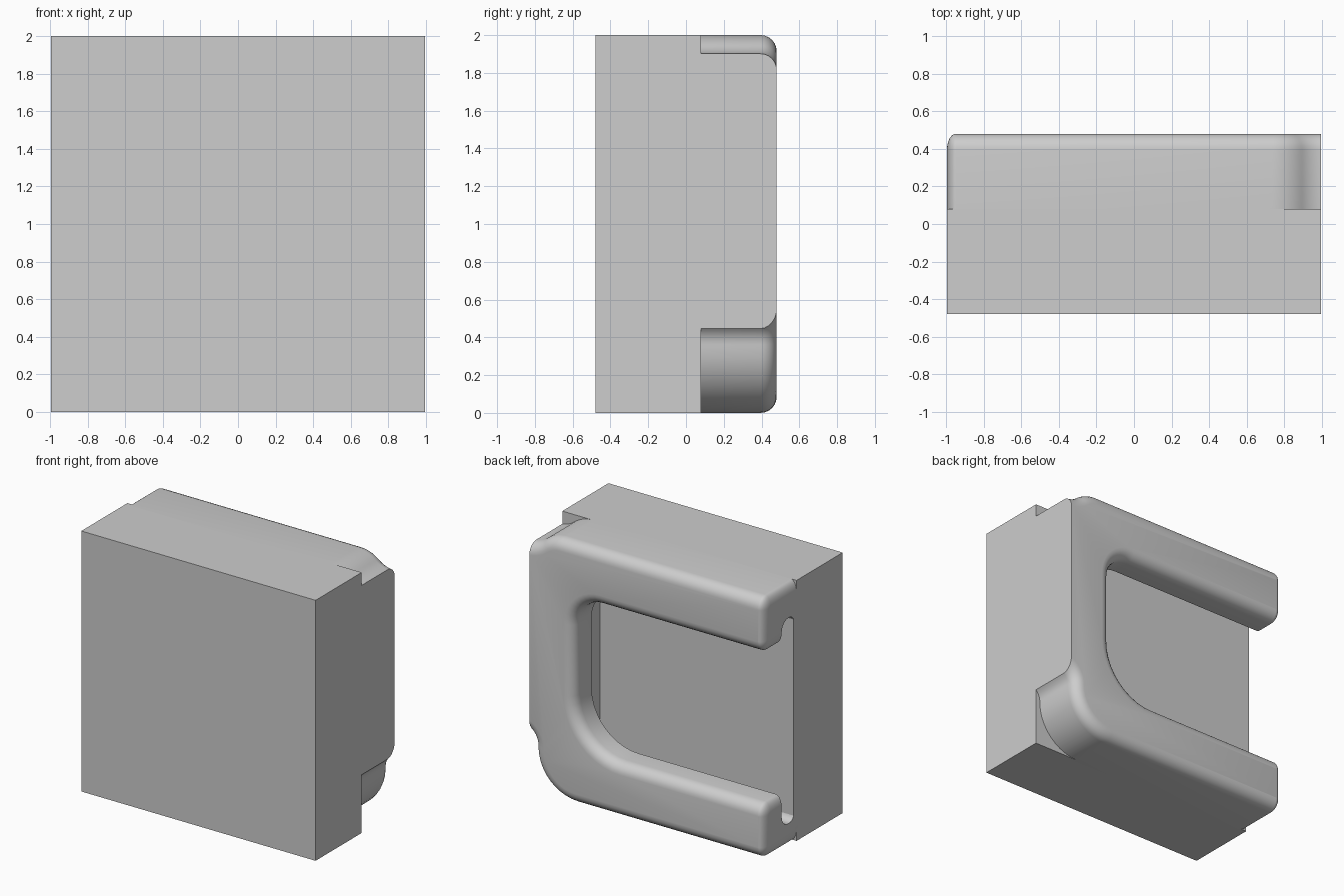
import bpy, bmesh, math
from mathutils import Vector

cube = bpy.data.objects.get("Cube")
if cube:
    bpy.data.objects.remove(cube, do_unlink=True)

COLOUR = (0.61, 0.61, 0.61, 1)
grey = bpy.data.materials.new("plain grey")
grey.use_nodes = True
grey.diffuse_color = COLOUR
grey.node_tree.nodes["Principled BSDF"].inputs["Base Color"].default_value = COLOUR

HALF_X, SLAB_Y, FLOOR_Y, BACK_Y = 0.995, 0.08, 0.115, 0.48
TIP, BEVEL = -HALF_X, 0.085
GROOVE_LOW, GROOVE_HIGH, GROOVE_END = 0.17, 1.75, 0.65


def rounded(corners, steps=10):
    """Replace each (u, v, radius) corner with a tangent arc."""
    points = []
    for i, (u, v, radius) in enumerate(corners):
        here = Vector((u, v))
        if radius == 0:
            points.append(here)
            continue
        a = (Vector(corners[i - 1][:2]) - here).normalized()
        b = (Vector(corners[(i + 1) % len(corners)][:2]) - here).normalized()
        half = a.angle(b) / 2
        centre = here + (a + b).normalized() * radius / math.sin(half)
        start = here + a * radius / math.tan(half) - centre
        end = here + b * radius / math.tan(half) - centre
        sweep = start.angle(end)
        for s in range(steps + 1):
            t = s / steps
            points.append(centre + (start * math.sin((1 - t) * sweep)
                                    + end * math.sin(t * sweep)) / math.sin(sweep))
    return points


def prism(points, place, offset):
    """Extrude a 2D outline into a closed bmesh."""
    bm = bmesh.new()
    face = bm.faces.new([bm.verts.new(place(p)) for p in points])
    new = bmesh.ops.extrude_face_region(bm, geom=[face], use_keep_orig=True)["geom"]
    bmesh.ops.translate(bm, vec=offset, verts=[g for g in new if isinstance(g, bmesh.types.BMVert)])
    bmesh.ops.recalc_face_normals(bm, faces=bm.faces)
    return bm


def make_object(name, bm):
    mesh = bpy.data.meshes.new(name)
    bm.to_mesh(mesh)
    bm.free()
    mesh.materials.append(grey)
    obj = bpy.data.objects.new(name, mesh)
    bpy.context.collection.objects.link(obj)
    return obj


def box(name, low, high):
    low, high = Vector(low), Vector(high)
    bm = bmesh.new()
    bmesh.ops.create_cube(bm, size=1)
    bmesh.ops.scale(bm, vec=high - low, verts=bm.verts)
    bmesh.ops.translate(bm, vec=(low + high) / 2, verts=bm.verts)
    return make_object(name, bm)


# Front slab and the raised floor between the arms
box("front_slab", (-HALF_X, -BACK_Y, 0), (HALF_X, SLAB_Y, 2))
box("recess_floor", (-HALF_X, SLAB_Y - 0.01, GROOVE_LOW + 0.01),
    (GROOVE_END + 0.02, FLOOR_Y, GROOVE_HIGH - 0.01))

# C-shaped rim: two arms joined by a spine that runs past the side
outline = rounded([
    (TIP, 0, 0.09), (0.955, 0, 0.35), (0.96, 0.455, 0.12), (1.3, 0.54, 0),
    (1.3, 1.9, 0), (0.95, 1.9, 0.2), (0.82, 2, 0.25), (TIP, 2, 0.09),
    (TIP, 1.58, 0.09), (0.62, 1.58, 0.22), (0.62, 0.415, 0.4), (TIP, 0.415, 0.09),
])
bm = prism(outline, lambda p: (p.x, SLAB_Y - 0.02, p.y), (0, BACK_Y - SLAB_Y + 0.02, 0))
rim = [e for e in bm.edges if all(v.co.y > BACK_Y - 0.001 for v in e.verts)]
bmesh.ops.bevel(bm, geom=rim, offset=BEVEL, segments=6, profile=0.5,
                affect='EDGES', clamp_overlap=False)

# Tighter rounding at the ends of the arms
for v in bm.verts:
    if v.co.x < TIP + 0.1:
        v.co.x = TIP + (v.co.x - TIP) * 0.55

# Trim the spine flush with the slab side
cut = bmesh.ops.bisect_plane(bm, geom=bm.verts[:] + bm.edges[:] + bm.faces[:],
                             plane_co=(HALF_X, 0, 0), plane_no=(1, 0, 0), clear_outer=True)
border = [g for g in cut["geom_cut"] if isinstance(g, bmesh.types.BMEdge)]
bmesh.ops.holes_fill(bm, edges=border, sides=0)
bmesh.ops.recalc_face_normals(bm, faces=bm.faces)
back_rim = make_object("back_rim", bm)

# Undercut groove between the arms and the floor
section = rounded([(FLOOR_Y - 0.005, GROOVE_LOW, 0.06), (0.26, GROOVE_LOW, 0.08),
                   (0.26, GROOVE_HIGH, 0.08), (FLOOR_Y - 0.005, GROOVE_HIGH, 0.06)], 6)
groove = make_object("groove_cutter",
                     prism(section, lambda p: (-1.2, p.x, p.y), (1.2 + GROOVE_END, 0, 0)))
groove.hide_render = True
mod = back_rim.modifiers.new("groove", 'BOOLEAN')
mod.operation = 'DIFFERENCE'
mod.solver = 'EXACT'
mod.object = groove

bpy.ops.object.select_all(action='DESELECT')
back_rim.select_set(True)
bpy.context.view_layer.objects.active = back_rim
bpy.ops.object.modifier_apply(modifier=mod.name)
bpy.data.objects.remove(groove, do_unlink=True)
bpy.ops.object.shade_smooth_by_angle(angle=math.radians(35))
